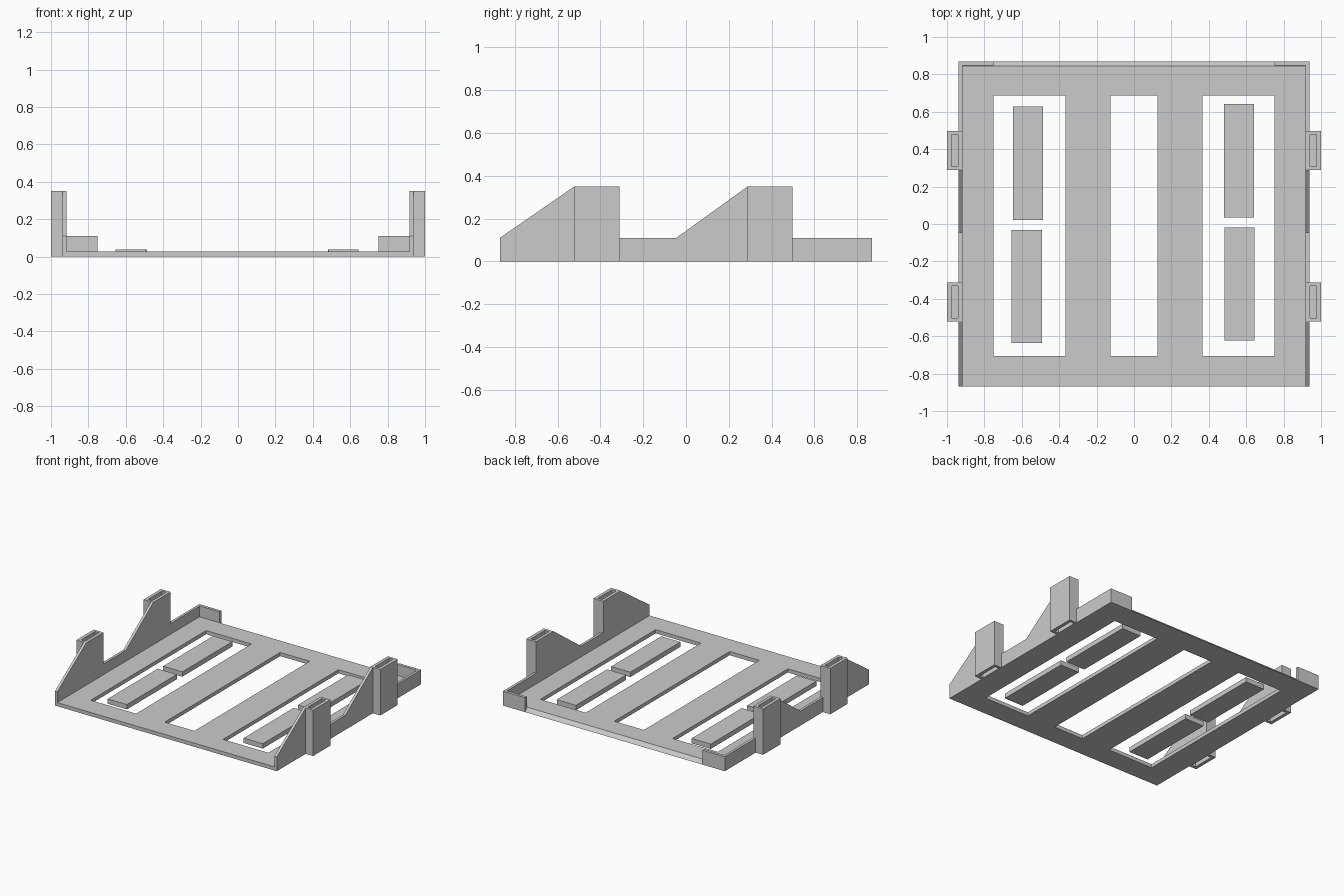
import bpy
import bmesh

cube = bpy.data.objects.get("Cube")
if cube:
    bpy.data.objects.remove(cube, do_unlink=True)

grey = bpy.data.materials.new("plain_grey")
grey.use_nodes = True
COLOUR = (0.6, 0.6, 0.6, 1)
grey.diffuse_color = COLOUR
grey.node_tree.nodes["Principled BSDF"].inputs["Base Color"].default_value = COLOUR


def finish(name, bm):
    bmesh.ops.recalc_face_normals(bm, faces=bm.faces)
    mesh = bpy.data.meshes.new(name)
    bm.to_mesh(mesh)
    bm.free()
    mesh.materials.append(grey)
    obj = bpy.data.objects.new(name, mesh)
    bpy.context.collection.objects.link(obj)
    return obj


def extrude(bm, faces, vec):
    result = bmesh.ops.extrude_face_region(bm, geom=faces)
    moved = [v for v in result["geom"] if isinstance(v, bmesh.types.BMVert)]
    bmesh.ops.translate(bm, verts=moved, vec=vec)


def slab(xs, ys, z0, z1, holes=()):
    """Plate over a grid of cells, leaving out the cells listed as holes."""
    bm = bmesh.new()
    grid = [[bm.verts.new((x, y, z0)) for y in ys] for x in xs]
    faces = []
    for i in range(len(xs) - 1):
        for j in range(len(ys) - 1):
            if (i, j) not in holes:
                faces.append(bm.faces.new((grid[i][j], grid[i + 1][j],
                                           grid[i + 1][j + 1], grid[i][j + 1])))
    extrude(bm, faces, (0, 0, z1 - z0))
    return bm


BASE, LIP, TALL = 0.028, 0.11, 0.35
INNER, OUTER, END = 0.917, 0.937, 0.87

# Floor plate with three long openings and a bevelled back edge
half = [0.125, 0.367, 0.75, OUTER]
bm = slab([-x for x in reversed(half)] + half, [-END, -0.705, 0.687, END],
          0, BASE, holes=[(1, 1), (3, 1), (5, 1)])
for v in bm.verts:
    if v.co.y > 0.8 and v.co.z > 0.01:
        v.co.y -= 0.025
finish("floor_plate", bm)

# Four loose slats lying in the outer openings
slats = {
    "back_right_slat": (-0.648, 0.022, 0.627),
    "front_right_slat": (-0.655, -0.636, -0.033),
    "back_left_slat": (0.48, 0.036, 0.642),
    "front_left_slat": (0.483, -0.622, -0.018),
}
for name, (x, y0, y1) in slats.items():
    finish(name, slab([x, x + 0.162], [y0, y1], 0, 0.037))

# Side walls, each with two gussets rising to the post sleeves
sleeves = {"front": (-0.522, -0.312), "back": (0.288, 0.498)}
profile = [(-END, 0), (-END, LIP)]
for (y0, y1), foot in zip(sleeves.values(), (-END, -0.045)):
    profile += [(foot, LIP)] if foot > -END else []
    profile += [(y0, TALL), (y1, TALL), (y1, LIP)]
profile += [(END, LIP), (END, 0)]

for side, s in (("left", 1), ("right", -1)):
    bm = bmesh.new()
    face = bm.faces.new([bm.verts.new((s * INNER, y, z)) for y, z in profile])
    extrude(bm, [face], (s * (OUTER - INNER), 0, 0))
    finish(side + "_side_wall", bm)

    # Low return wall at the back corner
    finish(side + "_back_corner",
           slab(sorted((s * 0.75, s * OUTER)), [END - 0.022, END], 0, LIP))

    # Hollow post sleeves with an inner floor
    for end, (y0, y1) in sleeves.items():
        xs = sorted(s * x for x in (INNER, 0.941, 0.975, 1.0))
        ys = [y0, y0 + 0.02, y1 - 0.02, y1]
        name = f"{end}_{side}_sleeve"
        finish(name, slab(xs, ys, 0, TALL, holes=[(1, 1)]))
        finish(name + "_floor", slab(xs[1:3], ys[1:3], 0.1, 0.12))
